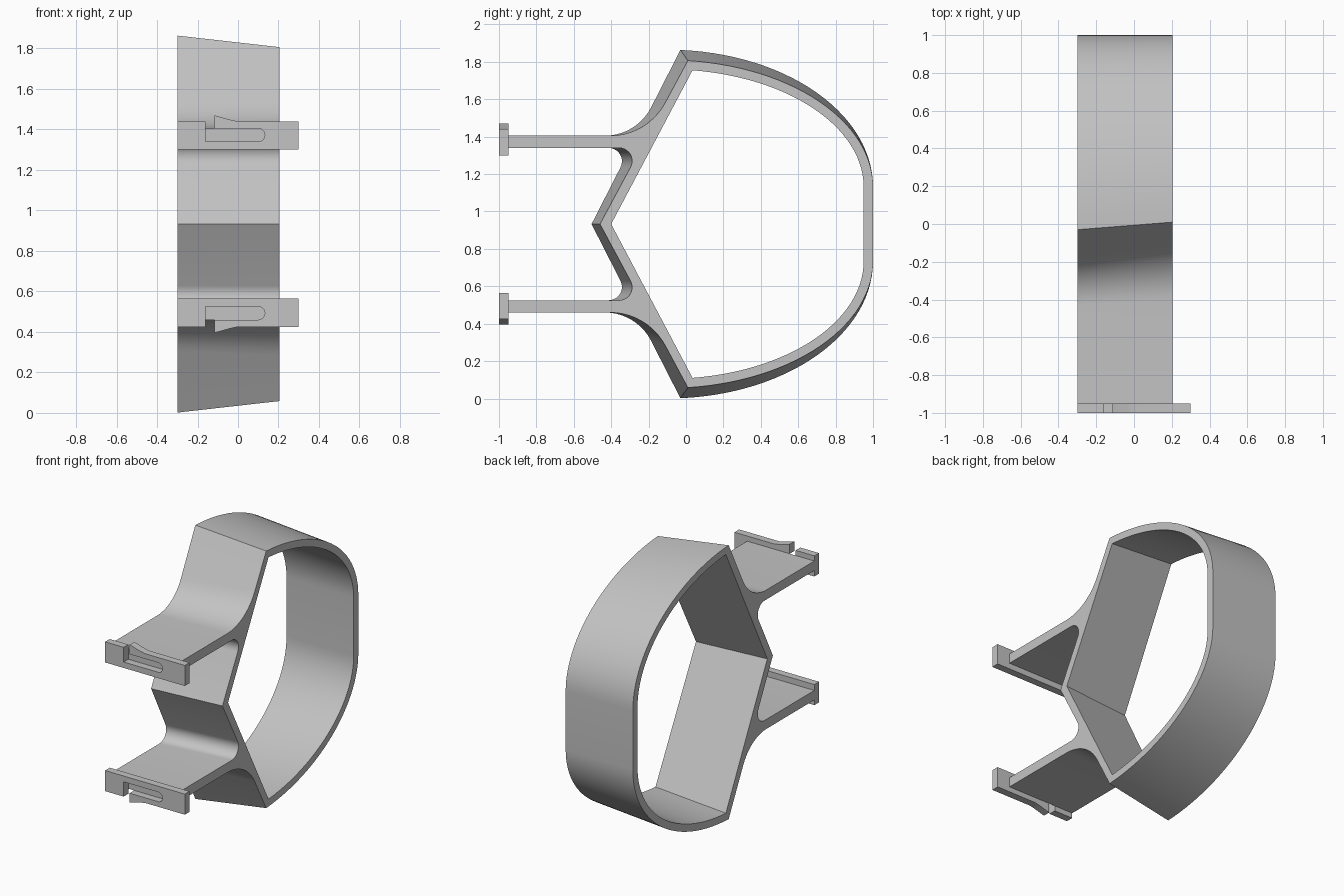
import bpy, bmesh, math
from mathutils import Vector

cube = bpy.data.objects.get("Cube")
if cube:
    bpy.data.objects.remove(cube, do_unlink=True)

MID = 0.9325          # height of the symmetry plane
X_LEFT, X_RIGHT = -0.30, 0.205
ARM_LOW, ARM_HIGH, ARM_TIP = 0.4075, 0.4725, -0.95

grey = bpy.data.materials.new("plain_grey")
grey.use_nodes = True
colour = (0.55, 0.55, 0.55, 1)
grey.diffuse_color = colour
grey.node_tree.nodes["Principled BSDF"].inputs["Base Color"].default_value = colour


def fillet(before, corner, after, reach, steps=10):
    """Round a corner with an arc that starts and ends at distance reach."""
    c = Vector(corner)
    a = (Vector(before) - c).normalized()
    b = (Vector(after) - c).normalized()
    half = a.angle(b) / 2
    radius = reach * math.tan(half)
    centre = c + (a + b).normalized() * reach / math.cos(half)
    start, end = c + a * reach - centre, c + b * reach - centre
    sweep = start.angle(end)
    points = []
    for i in range(steps + 1):
        t = i / steps
        d = (start * math.sin((1 - t) * sweep) + end * math.sin(t * sweep)) / math.sin(sweep)
        points.append(tuple(centre + d.normalized() * radius))
    return points


def bow(apex_y, a, b, steps=28):
    """Curved back of the ring, from the top corner to the flat rear."""
    start = math.acos((apex_y + 0.1) / a)
    return [(-0.1 + a * math.cos(start * (1 - i / steps)),
             0.1975 + b * math.sin(start * (1 - i / steps))) for i in range(steps + 1)]


def half_profile(nose, apex, inner_nose, inner_apex, rise, reach):
    """Upper half of the ring section with its arm, as (y, height) points."""
    outer = bow(apex, 1.1, rise)
    inner = bow(inner_apex, 1.05, rise - 0.05)
    base, top = (nose, 0), outer[0]

    def panel(h):
        return (nose + (top[0] - nose) * h / top[1], h)

    pts = [base]
    pts += reversed(fillet((ARM_TIP, ARM_LOW), panel(ARM_LOW), base, 0.117))
    pts += [(ARM_TIP, ARM_LOW), (ARM_TIP, ARM_HIGH)]
    pts += fillet((ARM_TIP, ARM_HIGH), panel(ARM_HIGH), top, reach)
    pts += outer + [(1.0, 0), (0.95, 0)]
    pts += list(reversed(inner)) + [(inner_nose, 0)]
    return pts


def loft(bm, first, second, skip_last=False):
    """Join two matching outlines with walls and cap both ends."""
    va = [bm.verts.new(p) for p in first]
    vb = [bm.verts.new(p) for p in second]
    n = len(va)
    for i in range(n):
        j = (i + 1) % n
        seam = first[i][2] == 0 and first[j][2] == 0
        if not (skip_last and seam):
            bm.faces.new((va[i], va[j], vb[j], vb[i]))
    bm.faces.new(va)
    bm.faces.new(list(reversed(vb)))


def finish(bm, name):
    bmesh.ops.remove_doubles(bm, verts=bm.verts, dist=0.0001)
    bmesh.ops.recalc_face_normals(bm, faces=bm.faces)
    mesh = bpy.data.meshes.new(name)
    bm.to_mesh(mesh)
    bm.free()
    mesh.materials.append(grey)
    obj = bpy.data.objects.new(name, mesh)
    obj.location.z = MID
    bpy.context.collection.objects.link(obj)
    bpy.ops.object.select_all(action='DESELECT')
    obj.select_set(True)
    bpy.context.view_layer.objects.active = obj
    bpy.ops.object.shade_smooth_by_angle(angle=math.radians(25))


# Tapered ring with its two arms, mirrored about the middle height
wide = half_profile(-0.505, -0.03, -0.445, 0.0, 0.735, 0.17)
narrow = half_profile(-0.46, 0.01, -0.40, 0.035, 0.68, 0.20)
bm = bmesh.new()
for side in (1, -1):
    loft(bm, [(X_LEFT, y, h * side) for y, h in wide],
         [(X_RIGHT, y, h * side) for y, h in narrow], skip_last=True)
finish(bm, "ring_with_arms")

# Clip plates: a bar with a rounded slot and a hooked spring finger
slot_mid, slot_r = (ARM_LOW + ARM_HIGH) / 2, (ARM_HIGH - ARM_LOW) / 2
slot_end = [(0.10 + slot_r * math.sin(math.pi * i / 12),
             slot_mid + slot_r * math.cos(math.pi * i / 12)) for i in range(13)]
clip = [(-0.30, 0.3675), (0.30, 0.3675), (0.30, 0.5075), (0.0, 0.5075),
        (-0.04, 0.516), (-0.115, 0.537), (-0.115, ARM_HIGH)]
clip += slot_end + [(-0.16, ARM_LOW), (-0.16, 0.5075), (-0.30, 0.5075)]
for side, name in ((1, "upper_clip"), (-1, "lower_clip")):
    bm = bmesh.new()
    loft(bm, [(x, -1.0, h * side) for x, h in clip],
         [(x, ARM_TIP, h * side) for x, h in clip])
    finish(bm, name)
